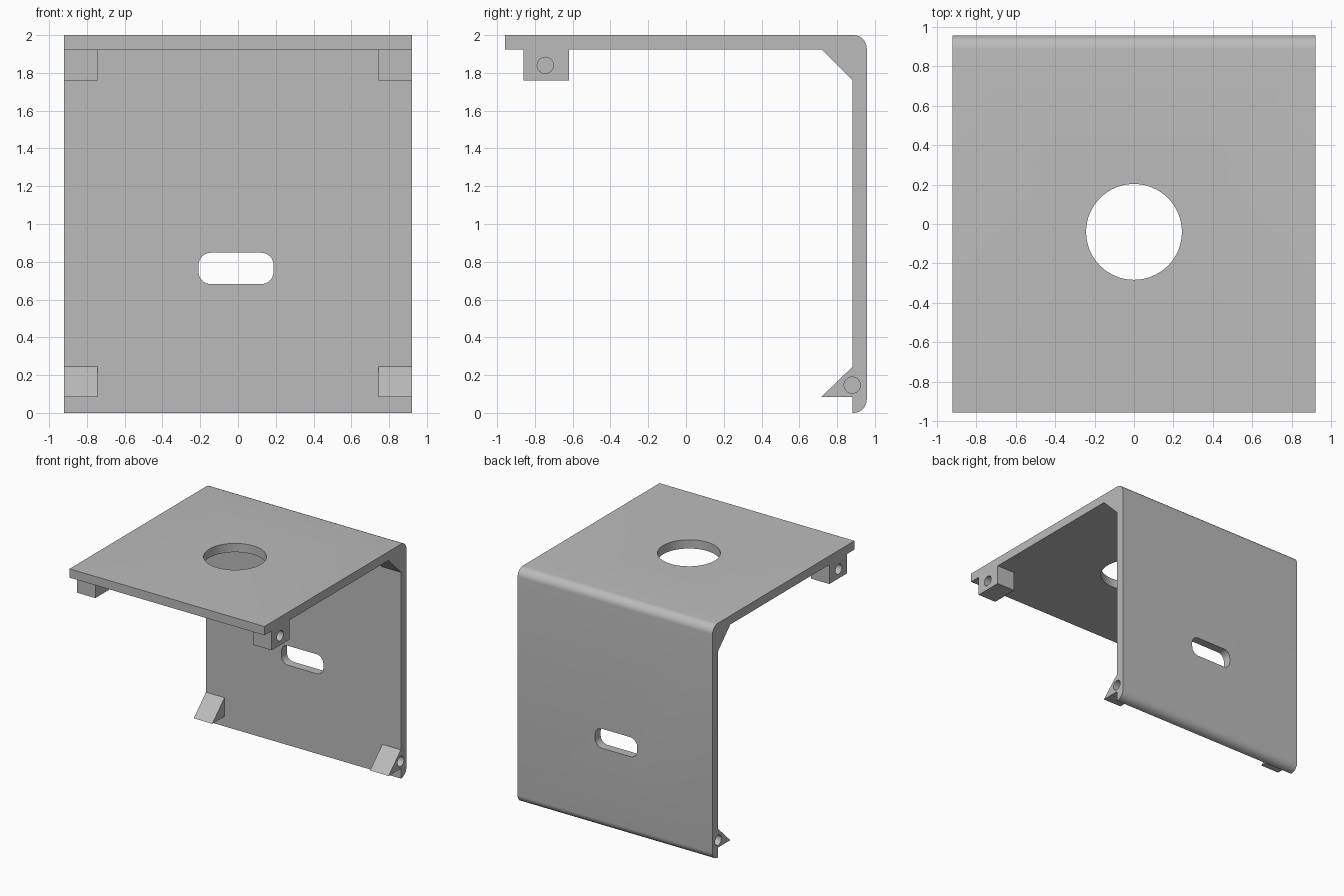
import bpy, bmesh, math
from mathutils import Vector

if "Cube" in bpy.data.objects:
    bpy.data.objects.remove(bpy.data.objects["Cube"])

GREY = bpy.data.materials.new("plain grey")
GREY.use_nodes = True
GREY.diffuse_color = (0.5, 0.5, 0.5, 1)
GREY.node_tree.nodes["Principled BSDF"].inputs["Base Color"].default_value = (0.5, 0.5, 0.5, 1)

HALF_W, HALF_D, TOP, THICK = 0.92, 0.957, 2.0, 0.075
INNER_Y, INNER_Z = HALF_D - THICK, TOP - THICK
TAB_W, TAB_H, BEND = 0.175, 0.165, 0.07


def arc(cx, cy, r, start, end, steps):
    """Points on an arc, angles in degrees."""
    angles = [math.radians(start + (end - start) * i / steps) for i in range(steps + 1)]
    return [(cx + r * math.cos(a), cy + r * math.sin(a)) for a in angles]


def prism(name, points, axis, low, high):
    """Extrude a closed 2D profile along x, y or z."""
    place = {"x": lambda p, d: (d, p[0], p[1]),
             "y": lambda p, d: (p[0], d, p[1]),
             "z": lambda p, d: (p[0], p[1], d)}[axis]
    bm = bmesh.new()
    face = bm.faces.new([bm.verts.new(place(p, low)) for p in points])
    new = bmesh.ops.extrude_face_region(bm, geom=[face])["geom"]
    shift = Vector(place((0, 0), high - low))
    bmesh.ops.translate(bm, vec=shift, verts=[g for g in new if isinstance(g, bmesh.types.BMVert)])
    bmesh.ops.recalc_face_normals(bm, faces=bm.faces)
    mesh = bpy.data.meshes.new(name)
    bm.to_mesh(mesh)
    bm.free()
    mesh.materials.append(GREY)
    obj = bpy.data.objects.new(name, mesh)
    bpy.context.collection.objects.link(obj)
    return obj


def cut(obj, cutters):
    """Subtract the cutters and keep the finished mesh."""
    for cutter in cutters:
        mod = obj.modifiers.new("hole", "BOOLEAN")
        mod.operation, mod.solver, mod.object = "DIFFERENCE", "EXACT", cutter
    graph = bpy.context.evaluated_depsgraph_get()
    mesh = bpy.data.meshes.new_from_object(obj.evaluated_get(graph))
    obj.modifiers.clear()
    obj.data = mesh


# Bent plate: flat top and back wall, rounded along both outer bends
profile = [(-HALF_D, TOP), (-HALF_D, INNER_Z), (INNER_Y, INNER_Z), (INNER_Y, 0)]
profile += arc(HALF_D - BEND, BEND, BEND, -90, 0, 8)
profile += arc(HALF_D - BEND, TOP - BEND, BEND, 0, 90, 8)
plate = prism("bent_plate", profile, "x", -HALF_W, HALF_W)

# Round opening in the top and slot in the back wall
top_hole = prism("top_hole_cutter", arc(0, -0.04, 0.243, 0, 360, 64)[:-1], "z", 1.8, 2.2)
slot_points = []
for cx, cz, start in ((0.123, 0.783, 0), (-0.144, 0.783, 90), (-0.144, 0.747, 180), (0.123, 0.747, 270)):
    slot_points += arc(cx, cz, 0.065, start, start + 90, 8)
slot = prism("slot_cutter", slot_points, "y", 0.7, 1.1)
plate_cutters = [top_hole, slot]
cutters = [top_hole, slot]
parts = [plate]

# Corner gussets, front tabs and lower wedges with blind screw holes
gusset = [(INNER_Y, INNER_Z), (INNER_Y - TAB_H, INNER_Z), (INNER_Y, INNER_Z - TAB_H)]
front_tab = [(-0.86, INNER_Z), (-0.62, INNER_Z), (-0.62, 1.76), (-0.86, 1.76)]
wedge = [(INNER_Y, 0.085), (INNER_Y, 0.245), (INNER_Y - TAB_H, 0.085)]
for side, sign in (("left", 1), ("right", -1)):
    outer, inner = sign * HALF_W, sign * (HALF_W - TAB_W)
    parts.append(prism(side + "_corner_gusset", gusset, "x", inner, outer))
    for name, shape, y, z in (("front_tab", front_tab, -0.745, 1.84), ("lower_wedge", wedge, 0.88, 0.147)):
        part = prism(side + "_" + name, shape, "x", inner, outer)
        hole = prism(side + "_hole_cutter", arc(y, z, 0.043, 0, 360, 32)[:-1], "x",
                     sign * (HALF_W - 0.13), sign * (HALF_W + 0.1))
        cut(part, [hole])
        cutters.append(hole)
        parts.append(part)
        if name == "lower_wedge":
            plate_cutters.append(hole)
cut(plate, plate_cutters)

for cutter in cutters:
    bpy.data.objects.remove(cutter)

# Smooth bends and holes, crisp edges elsewhere
bpy.ops.object.select_all(action="DESELECT")
for part in parts:
    part.select_set(True)
bpy.context.view_layer.objects.active = plate
bpy.ops.object.shade_smooth_by_angle(angle=math.radians(30))
